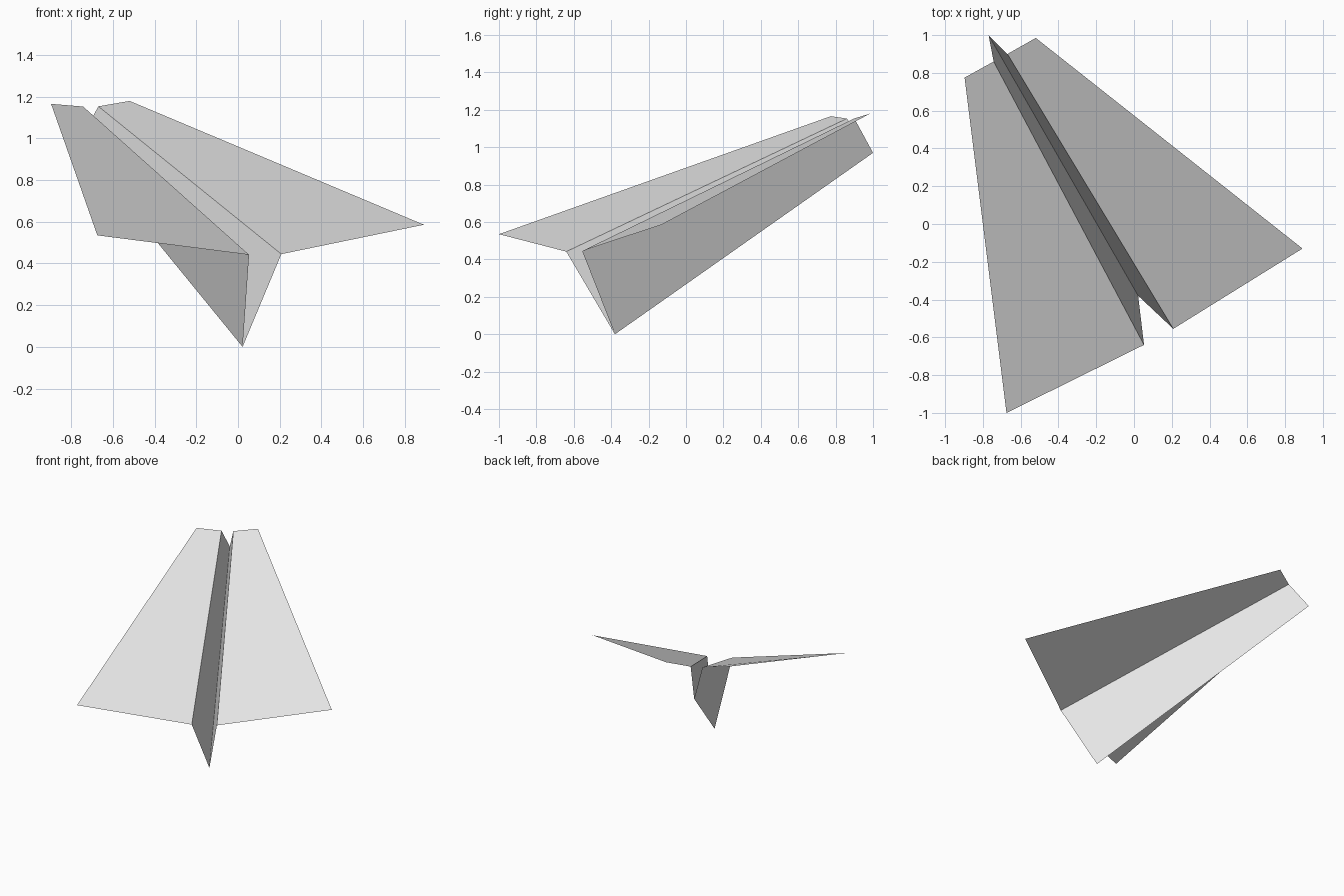
import bpy

cube = bpy.data.objects.get("Cube")
if cube:
    bpy.data.objects.remove(cube, do_unlink=True)

# Plain paper colour
paper = bpy.data.materials.new("white_paper")
paper.use_nodes = True
colour = (0.8, 0.8, 0.8, 1.0)
paper.diffuse_color = colour
paper.node_tree.nodes["Principled BSDF"].inputs["Base Color"].default_value = colour

# Folded edge profiles from right wing tip, through the keel, to left wing tip
wide_edge = [(-0.675, -1.0, 0.535), (0.053, -0.64, 0.442), (0.022, -0.38, 0.0),
             (0.208, -0.555, 0.445), (0.892, -0.13, 0.586)]
narrow_edge = [(-0.897, 0.775, 1.166), (-0.743, 0.86, 1.153), (-0.77, 1.0, 0.97),
               (-0.67, 0.90, 1.154), (-0.52, 0.985, 1.18)]


def panel(name, i):
    """One flat sheet of paper between two neighbouring folds."""
    corners = [wide_edge[i], wide_edge[i + 1], narrow_edge[i + 1], narrow_edge[i]]
    mesh = bpy.data.meshes.new(name)
    mesh.from_pydata(corners, [], [(0, 1, 2, 3)])
    mesh.materials.append(paper)
    obj = bpy.data.objects.new(name, mesh)
    bpy.context.collection.objects.link(obj)


# Wings and the two sides of the keel
for index, part in enumerate(["right_wing", "right_keel_side", "left_keel_side", "left_wing"]):
    panel(part, index)
